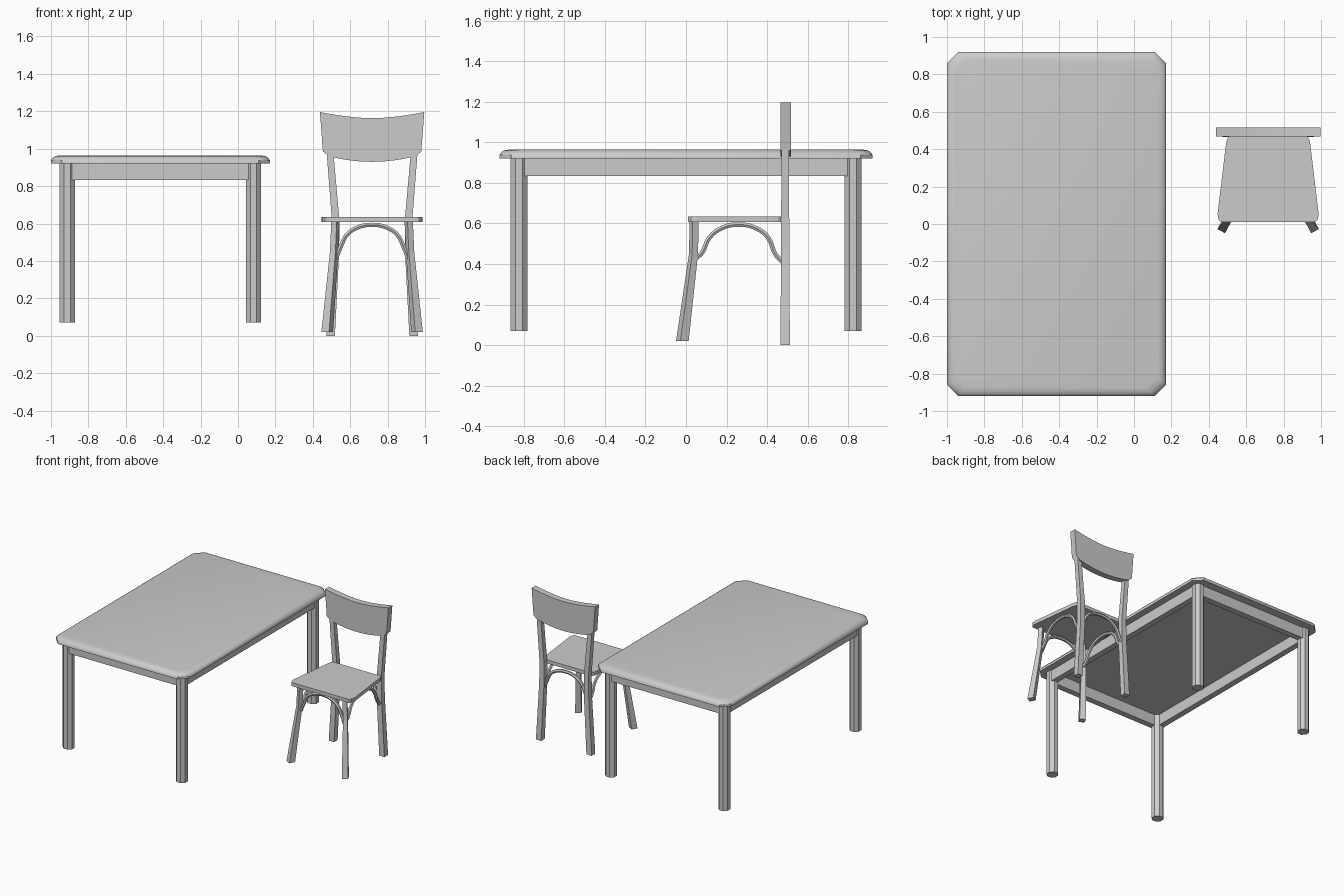
import bpy, bmesh, math
from mathutils import Vector

if "Cube" in bpy.data.objects:
    bpy.data.objects.remove(bpy.data.objects["Cube"])

TX, CX = -0.415, 0.717   # table and chair centre lines


def finish(name, bm, x=0.0, mirror=(False, False), smooth=False):
    bmesh.ops.recalc_face_normals(bm, faces=bm.faces[:])
    me = bpy.data.meshes.new(name)
    bm.to_mesh(me)
    bm.free()
    ob = bpy.data.objects.new(name, me)
    bpy.context.collection.objects.link(ob)
    ob.location.x = x
    if any(mirror):
        m = ob.modifiers.new("Mirror", 'MIRROR')
        m.use_axis = (mirror[0], mirror[1], False)
        m.use_mirror_merge = False
    if smooth:
        bpy.ops.object.select_all(action='DESELECT')
        ob.select_set(True)
        bpy.context.view_layer.objects.active = ob
        bpy.ops.object.shade_smooth_by_angle(angle=math.radians(40))
    return ob


def loft(rings):
    """Skin a list of equal-sized rings and cap both ends."""
    bm = bmesh.new()
    vs = [[bm.verts.new(p) for p in r] for r in rings]
    n = len(vs[0])
    for a, b in zip(vs, vs[1:]):
        for i in range(n):
            j = (i + 1) % n
            bm.faces.new((a[i], a[j], b[j], b[i]))
    bm.faces.new(vs[0][::-1])
    bm.faces.new(vs[-1])
    return bm


def box(lo, hi):
    (x0, y0, z0), (x1, y1, z1) = lo, hi
    return loft([[(x0, y0, z), (x1, y0, z), (x1, y1, z), (x0, y1, z)] for z in (z0, z1)])


def post(stations, sides=4, angle=0.0):
    """Post with horizontal sections; each station is (x, y, z, width)."""
    rings = []
    for x, y, z, w in stations:
        r = w / 2 / math.cos(math.pi / sides)
        rings.append([(x + r * math.cos(angle + (i + .5) * math.tau / sides),
                       y + r * math.sin(angle + (i + .5) * math.tau / sides), z)
                      for i in range(sides)])
    return loft(rings)


def rod(name, pts, x, mirror=False):
    """Bent rod following a smooth path."""
    cu = bpy.data.curves.new(name, 'CURVE')
    cu.dimensions = '3D'
    cu.bevel_depth, cu.bevel_resolution = 0.013, 1
    cu.resolution_u, cu.use_fill_caps = 4, True
    sp = cu.splines.new('BEZIER')
    sp.bezier_points.add(len(pts) - 1)
    for b, p in zip(sp.bezier_points, pts):
        b.co = p
        b.handle_left_type = b.handle_right_type = 'AUTO'
    tmp = bpy.data.objects.new(name + "_path", cu)
    bpy.context.collection.objects.link(tmp)
    bpy.context.view_layer.update()
    me = bpy.data.meshes.new_from_object(tmp.evaluated_get(bpy.context.evaluated_depsgraph_get()))
    bpy.data.objects.remove(tmp)
    bm = bmesh.new()
    bm.from_mesh(me)
    bpy.data.meshes.remove(me)
    return finish(name, bm, x, (mirror, False), True)


# Table top: clipped corners and a rounded upper edge
def top_ring(inset, z, hx=0.585, hy=0.92, c=0.06):
    a, b = hx - inset, hy - inset
    return [(a, -b + c, z), (a, b - c, z), (a - c, b, z), (-a + c, b, z),
            (-a, b - c, z), (-a, -b + c, z), (-a + c, -b, z), (a - c, -b, z)]


finish("table_top", loft([top_ring(0, .92), top_ring(0, .938), top_ring(.008, .95),
                          top_ring(.022, .96), top_ring(.045, .964)]), TX, smooth=True)

# Table legs and apron rails
finish("table_leg", post([(.498, .823, .07, .082), (.498, .823, .92, .082)], 8), TX, (True, True))
finish("apron_long_rail", box((.482, -.80, .833), (.53, .80, .92)), TX, (True, False))
finish("apron_short_rail", box((-.48, .807, .833), (.48, .855, .92)), TX, (False, True))

# Chair seat: trapezoid with softened corners
half = [(0, .01), (.252, .01), (.266, .025), (.27, .055), (.225, .43), (.219, .455), (.207, .47), (0, .47)]
seat = half + [(-x, y) for x, y in half[-2:0:-1]]
finish("seat", loft([[(x, y, z) for x, y in seat] for z in (.607, .635)]), CX)

# Chair legs
finish("front_leg", post([(-.24, -.018, .02, .046), (-.203, .037, .45, .033), (-.196, .04, .61, .033)],
                         4, math.radians(-28)), CX, (True, False))
finish("back_leg", post([(-.222, .489, 0, .046), (-.197, .489, .45, .042), (-.195, .489, .62, .040),
                         (-.225, .489, .98, .036)]), CX, (True, False))

# Backrest board with curved top and bottom edges
N = 12
rings = []
for i in range(N + 1):
    t = -1 + 2 * i / N
    top = 1.163 + .033 * abs(t) ** 1.7
    bot = .93 + .03 * t * t
    xt, xb = .279 * t, .232 * t
    xm, zm = .263 * t, .985 + .0 * t
    rings.append([(x, y, z) for y, zs in ((.467, ((xb, bot), (xm, zm), (xt, top))),
                                          (.517, ((xt, top), (xm, zm), (xb, bot)))) for x, z in zs])
finish("backrest", loft(rings), CX, smooth=True)

# Bent braces below the seat: front, back and both sides
arch = [(-.192, .415), (-.168, .475), (-.135, .54), (-.075, .58), (0, .593)]
arch += [(-x, z) for x, z in arch[-2::-1]]
rod("front_brace", [(x, .04, z) for x, z in arch], CX)
rod("back_brace", [(x, .485, z) for x, z in arch], CX)
side = [(.05, .43), (.078, .455), (.115, .53), (.175, .577), (.262, .595),
        (.35, .575), (.405, .53), (.44, .45), (.475, .41)]
rod("side_brace", [(-.198, y, z) for y, z in side], CX, True)
